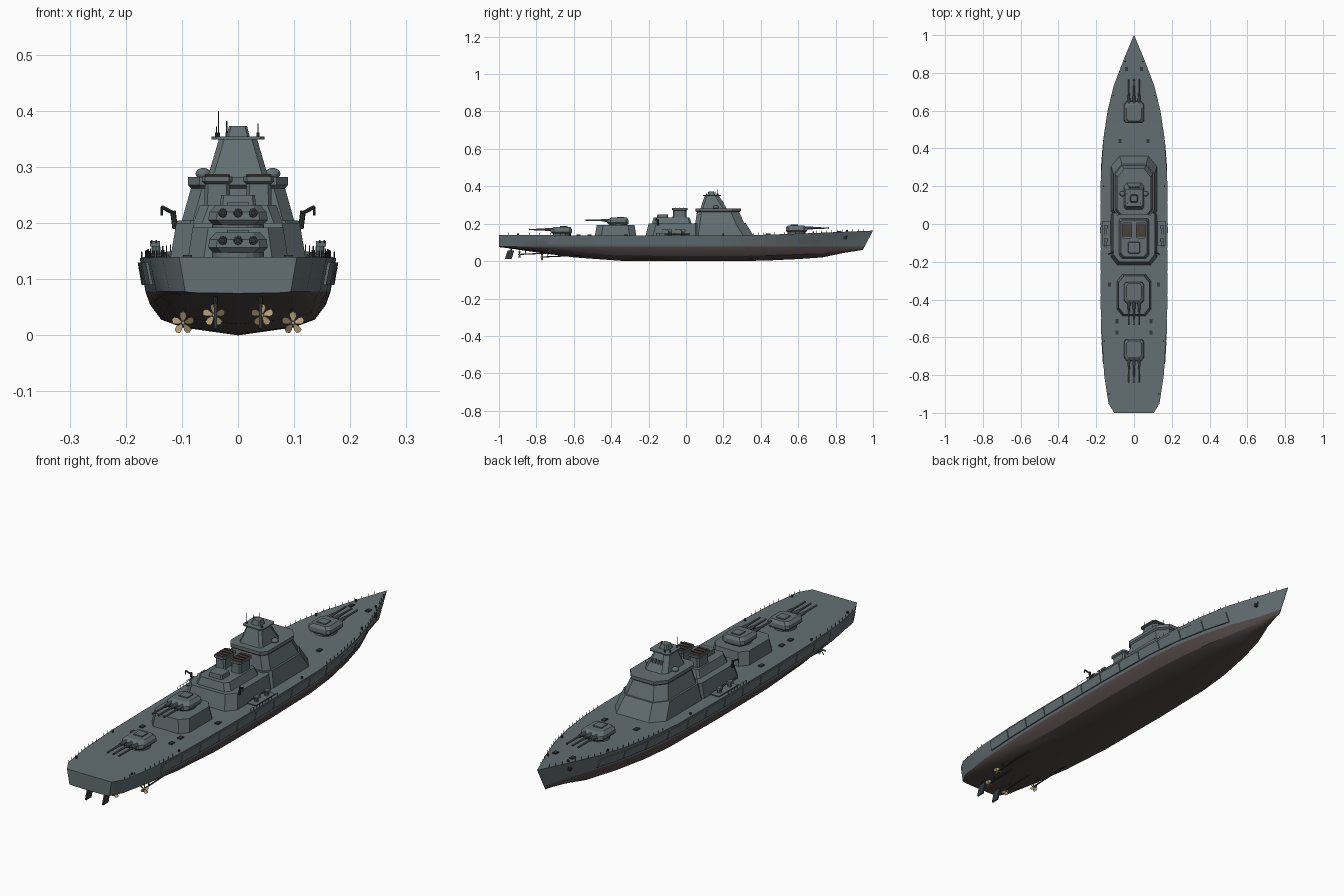
import bpy
import bmesh
from math import sin, cos, pi
from mathutils import Vector

default_cube = bpy.data.objects.get("Cube")
if default_cube:
    bpy.data.objects.remove(default_cube, do_unlink=True)


def material(name, red, green, blue):
    mat = bpy.data.materials.new(name)
    mat.use_nodes = True
    mat.diffuse_color = (red, green, blue, 1)
    shader = next(n for n in mat.node_tree.nodes if n.type == 'BSDF_PRINCIPLED')
    shader.inputs["Base Color"].default_value = (red, green, blue, 1)
    shader.inputs["Roughness"].default_value = 0.7
    return mat


steel = material("ship grey", .125, .16, .17)
bottom_paint = material("bottom brown", .087, .067, .065)
dark_metal = material("dark metal", .035, .04, .042)
brass = material("brass", .42, .33, .18)
soot = material("funnel soot", .07, .05, .045)


class Part:
    """Collects simple solids into one mesh object."""

    def __init__(self):
        self.bm = bmesh.new()

    def skin(self, rings):
        rows = [[self.bm.verts.new(p) for p in ring] for ring in rings]
        for low, high in zip(rows, rows[1:]):
            for i in range(len(low)):
                j = (i + 1) % len(low)
                self.bm.faces.new((low[i], low[j], high[j], high[i]))
        self.bm.faces.new(rows[0])
        self.bm.faces.new(rows[-1])

    def tiers(self, levels, aft_cut, fore_cut, x=0):
        # stacked eight-sided plans: half width, aft y, fore y, height
        rings = []
        for half, aft, fore, z in levels:
            a, f = aft_cut, fore_cut
            side = [(half, aft + a), (half, fore - f), (half - f * .8, fore)]
            right = [(half - a * .8, aft)] + side
            plan = right + [(-px, py) for px, py in reversed(right)]
            rings.append([(x + px, py, z) for px, py in plan])
        self.skin(rings)

    def box(self, center, size):
        made = bmesh.ops.create_cube(self.bm, size=1)
        for v in made["verts"]:
            v.co = Vector(center) + v.co * Vector(size)

    def rod(self, start, end, radius, end_radius=None, sides=8):
        start, end = Vector(start), Vector(end)
        axis = end - start
        made = bmesh.ops.create_cone(self.bm, cap_ends=True, segments=sides, radius1=radius,
                                     radius2=end_radius or radius, depth=axis.length)
        turn = axis.to_track_quat('Z', 'Y')
        for v in made["verts"]:
            v.co = turn @ v.co + (start + end) / 2

    def ball(self, center, radius, squash=1):
        made = bmesh.ops.create_uvsphere(self.bm, u_segments=14, v_segments=8, radius=radius)
        for v in made["verts"]:
            v.co.z *= squash
            v.co += Vector(center)

    def finish(self, name, *mats, smooth=False):
        bmesh.ops.recalc_face_normals(self.bm, faces=self.bm.faces)
        mesh = bpy.data.meshes.new(name)
        self.bm.to_mesh(mesh)
        self.bm.free()
        for mat in mats:
            mesh.materials.append(mat)
        obj = bpy.data.objects.new(name, mesh)
        bpy.context.collection.objects.link(obj)
        if smooth:
            bpy.ops.object.select_all(action='DESELECT')
            obj.select_set(True)
            bpy.context.view_layer.objects.active = obj
            bpy.ops.object.shade_smooth_by_angle(angle=pi / 6)
        return obj


# Hull stations: y, deck half width, waterline half width, deck z, keel z
WATER = .078
stations = [
    (-1, .105, .094, .14, .075), (-.95, .135, .122, .14, .069), (-.8, .158, .146, .139, .047),
    (-.6, .17, .158, .138, .02), (-.35, .174, .164, .137, .002), (0, .175, .165, .137, 0),
    (.3, .172, .158, .138, 0), (.45, .162, .142, .142, .004), (.6, .14, .112, .147, .011),
    (.73, .108, .075, .152, .02), (.87, .055, .03, .158, .043), (1, .001, .001, .163, .06)]
hull = Part()
sections = []
for y, deck, water, top, keel in stations:
    depth = WATER - keel
    half = [(deck, top), (water, WATER)]
    half += [(water * w, keel + depth * d) for w, d in ((.95, .7), (.83, .36), (.6, .18))]
    ring = half + [(0, keel)] + [(-x, z) for x, z in reversed(half)]
    rake = .53 * max(0, (y - .73) / .27)
    sections.append([(x, y - rake * (top - z), z) for x, z in ring])
hull.skin(sections)
for face in hull.bm.faces:
    if face.calc_center_median().z < WATER - .0005:
        face.material_index = 1
hull.finish("hull", steel, bottom_paint, smooth=True)


def at(y, column):
    for a, b in zip(stations, stations[1:]):
        if a[0] <= y <= b[0]:
            t = (y - a[0]) / (b[0] - a[0])
            return a[column] + t * (b[column] - a[column])


# Side armour panels
belt = Part()
PANELS, START, LENGTH = 12, -.74, .122
for s in (-1, 1):
    for k in range(PANELS):
        rings = []
        for t in (0, .5, 1):
            y = START + LENGTH * k + (LENGTH - .004) * t
            ring = []
            for z, out in ((.09, -.004), (.09, .005), (.13, .005), (.13, -.004)):
                top = at(y, 3)
                blend = (z - WATER) / (top - WATER)
                x = at(y, 2) + blend * (at(y, 1) - at(y, 2))
                ring.append((s * (x + out), y, z))
            rings.append(ring)
        belt.skin(rings)
belt.finish("armour_belt", steel)

# Forward tower and bridge
tower = Part()
tower.tiers([(.122, .035, .365, .13), (.108, .045, .318, .205)], .03, .055)
tower.tiers([(.1, .05, .31, .205), (.084, .058, .285, .262), (.089, .05, .293, .268),
             (.089, .05, .293, .282)], .025, .045)
tower.tiers([(.054, .078, .217, .282), (.034, .1, .176, .35)], .012, .02)
tower.tiers([(.047, .092, .186, .349), (.047, .092, .186, .354)], .01, .01)
tower.tiers([(.021, .115, .155, .354), (.016, .12, .15, .373)], .005, .005)
tower.finish("bridge_tower", steel)

# Bridge window plates lying on the sloped tower front
windows = Part()
for x in (-.022, -.0075, .0075, .022):
    ring = [(x - .005, z) for z in (.31, .325)] + [(x + .005, z) for z in (.325, .31)]
    windows.skin([[(px, .217 - (z - .282) * .6 + out, z) for px, z in ring]
                  for out in (-.002, .002)])
windows.finish("bridge_windows", dark_metal)

domes = Part()
for s in (-1, 1):
    domes.ball((s * .062, .16, .288), .014, .75)
domes.finish("radar_domes", steel, smooth=True)

masts = Part()
for x, y, top in ((-.035, .11, .4), (.036, .11, .378), (-.02, .17, .382), (-.038, .16, .372)):
    masts.rod((x, y, .352), (x, y, top), .001, sides=5)
    masts.rod((x, y, .352), (x, y, .362), .003, sides=6)
masts.finish("antennas", dark_metal)

# Midship house
house = Part()
house.tiers([(.122, -.218, .06, .13), (.11, -.2, .06, .2)], .04, .01)
house.tiers([(.08, -.182, .03, .2), (.068, -.174, .02, .232)], .02, .01)
house.tiers([(.032, -.155, -.095, .232), (.03, -.153, -.097, .25)], .006, .006)
house.finish("midship_house", steel)

# Twin funnels with dark mouths
funnels, mouths = Part(), Part()
for s in (-1, 1):
    funnels.tiers([(.024, -.072, .004, .2), (.022, -.07, .002, .27), (.027, -.076, .008, .274),
                   (.027, -.076, .008, .283)], .007, .007, s * .037)
    mouths.tiers([(.023, -.07, .002, .282), (.023, -.07, .002, .285)], .005, .005, s * .037)
    for k in range(3):
        mouths.box((s * .037, -.055 + k * .021, .2865), (.044, .003, .003))
funnels.finish("funnels", steel)
mouths.finish("funnel_mouths", soot)

# Raised gun deck
barbette = Part()
barbette.tiers([(.09, -.488, -.265, .13), (.081, -.478, -.275, .192)], .035, .035)
barbette.finish("raised_gun_deck", steel)


# Triple gun turrets
def turret(name, y, z, angle):
    gun = Part()
    gun.rod((0, 0, -.008), (0, 0, .004), .046, sides=20)
    gun.tiers([(.044, -.052, .052, .003), (.053, -.06, .056, .012), (.051, -.058, .055, .026),
               (.04, -.04, .046, .038)], .018, .014)
    gun.box((0, .012, .039), (.04, .04, .007))
    for x in (-.027, 0, .027):
        gun.rod((x, -.045, .024), (x, -.088, .024), .0085, .007, 10)
        gun.rod((x, -.08, .024), (x, -.172, .024), .0048, .0036, 8)
    bores = Part()
    for x in (-.027, 0, .027):
        bores.rod((x, -.086, .024), (x, -.09, .024), .0065, sides=10)
        bores.rod((x, -.171, .024), (x, -.174, .024), .0042, sides=8)
    for obj in (gun.finish(name, steel), bores.finish(name + "_collars", dark_metal)):
        obj.location = (0, y, z)
        obj.rotation_euler.z = angle


turret("aft_turret", -.665, .145, 0)
turret("raised_turret", -.362, .194, 0)
turret("forward_turret", .59, .153, pi)

# Light guns, cranes and deck gear on both sides
light_guns, cranes, gear, posts = Part(), Part(), Part(), Part()
for s in (-1, 1):
    for y in (-.015, -.085):
        light_guns.rod((s * .146, y, .135), (s * .146, y, .158), .008)
        light_guns.box((s * .148, y, .163), (.018, .022, .01))
        for dx in (-.004, .004):
            light_guns.rod((s * .15 + dx, y, .165), (s * .15 + dx, y - .04, .169), .0016, sides=6)
    light_guns.box((s * .145, -.05, .143), (.042, .13, .004))
    cranes.rod((s * .112, -.15, .19), (s * .116, -.15, .222), .005)
    cranes.rod((s * .112, -.15, .216), (s * .136, -.16, .229), .0035)
    cranes.rod((s * .136, -.16, .229), (s * .136, -.16, .214), .0022)
    for x, y in ((.09, -.515), (.09, -.575), (.075, .44), (.13, -.32), (.04, .82)):
        gear.box((s * x, y, at(y, 3) + .001), (.016, .022, .008))
    for y in (-.9, -.62, .2, .68, .86):
        gear.rod((s * (at(y, 1) - .012), y, .13), (s * (at(y, 1) - .012), y, at(y, 3) + .009), .004)
    gear.rod((s * .03, .855, .125), (s * .054, .85, .125), .008, sides=10)
    rail_points = [.36 + .028 * k for k in range(22)] + [-.95 + .028 * k for k in range(12)]
    rail_points += [-.16 + .02 * k for k in range(10)]
    for y in rail_points:
        x, top = s * (at(y, 1) - .003), at(y, 3)
        posts.rod((x, y, top - .003), (x, y, top + .012), .001, sides=4)
    posts.rod((s * .172, -.16, .149), (s * .172, .02, .149), .0008, sides=4)
light_guns.finish("light_guns", steel)
cranes.finish("boat_cranes", dark_metal)
gear.finish("deck_fittings", dark_metal)
posts.finish("rail_posts", dark_metal)

# Propellers, shafts and rudders
props, shafts, rudders = Part(), Part(), Part()
for s in (-1, 1):
    for x, y, z, root in ((.098, -.77, .022, -.5), (.043, -.89, .036, -.62)):
        hub = Vector((s * x, y, z))
        shafts.rod(hub, (s * x, root, z + .012), .003)
        shafts.rod((s * x, y + .03, z), (s * x * .95, y + .035, .072), .0025, sides=6)
        props.rod(hub + Vector((0, .006, 0)), hub - Vector((0, .009, 0)), .0045, .003)
        for k in range(5):
            angle = 2 * pi * k / 5 + .3
            out, side = Vector((cos(angle), 0, sin(angle))), Vector((-sin(angle), s * .7, cos(angle)))
            outline = ((.003, -.002), (.012, -.006), (.018, -.005), (.0205, 0),
                       (.018, .006), (.012, .006), (.003, .002))
            props.skin([[hub + out * r + side * w + Vector((0, t, 0)) for r, w in outline]
                        for t in (-.0006, .0006)])
    rudders.skin([[(s * .04 + dx, y, z) for dx, y in
                   ((-.003, aft), (.003, aft), (.003, aft + .036), (-.003, aft + .036))]
                  for aft, z in ((-.968, .012), (-.954, .058))])
    rudders.rod((s * .04, -.935, .05), (s * .04, -.935, .08), .004)
props.finish("propellers", brass)
shafts.finish("propeller_shafts", dark_metal)
rudders.finish("rudders", dark_metal)
